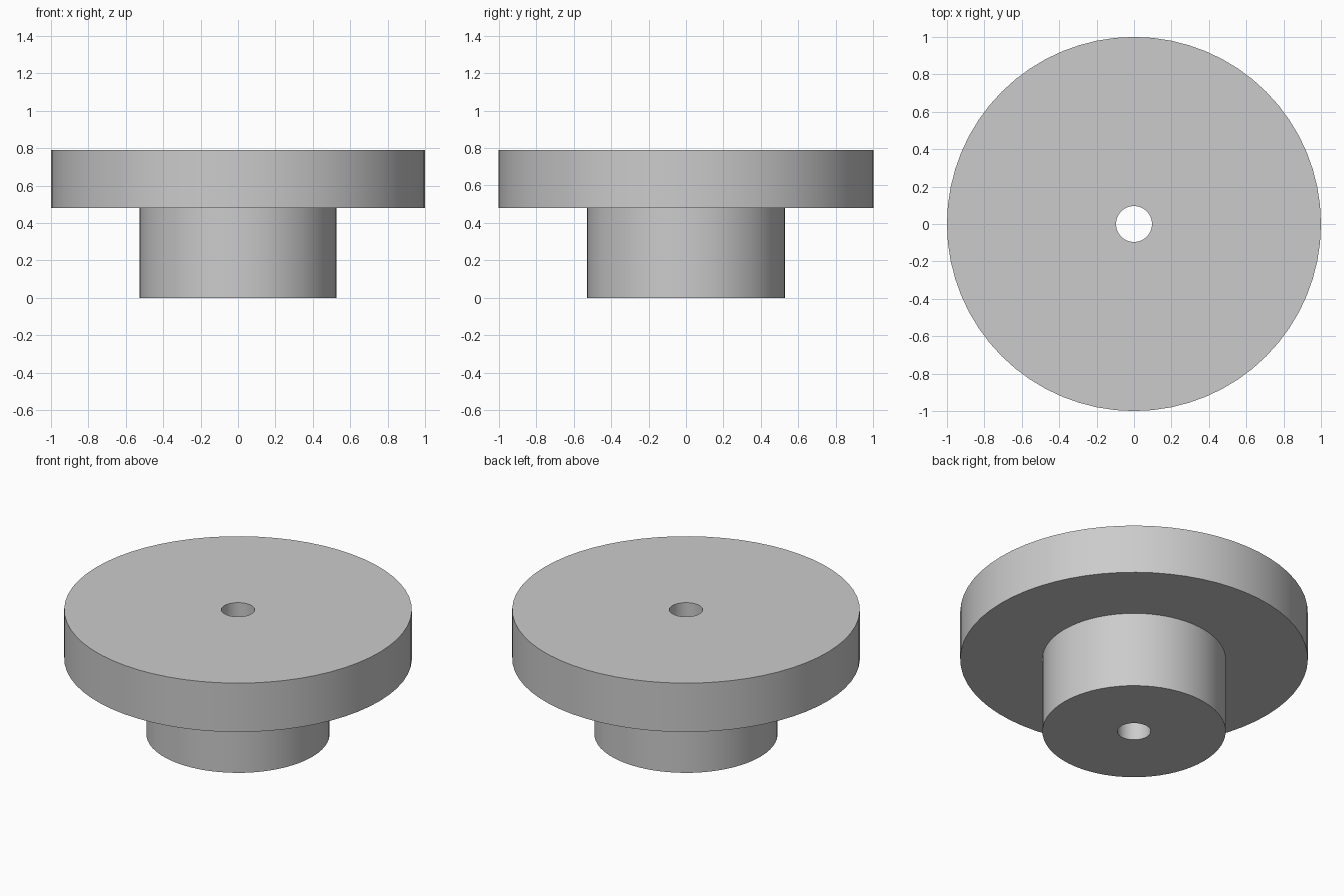
import bpy
import math

SIDES = 64
BORE = 0.096

cube = bpy.data.objects.get("Cube")
if cube:
    bpy.data.objects.remove(cube, do_unlink=True)

# Plain grey finish
grey = bpy.data.materials.new("plain_grey")
grey.use_nodes = True
colour = (0.6, 0.6, 0.6, 1)
grey.diffuse_color = colour
grey.node_tree.nodes["Principled BSDF"].inputs["Base Color"].default_value = colour


def lathe(name, profile):
    """Revolve a closed (radius, height) outline around the z axis."""
    n = len(profile)
    verts = []
    for s in range(SIDES):
        a = math.tau * s / SIDES
        verts += [(r * math.cos(a), r * math.sin(a), z) for r, z in profile]
    faces = []
    for s in range(SIDES):
        t = (s + 1) % SIDES
        for i in range(n):
            j = (i + 1) % n
            faces.append((s * n + i, t * n + i, t * n + j, s * n + j))
    mesh = bpy.data.meshes.new(name)
    mesh.from_pydata(verts, [], faces)
    mesh.materials.append(grey)
    obj = bpy.data.objects.new(name, mesh)
    bpy.context.collection.objects.link(obj)
    bpy.ops.object.select_all(action="DESELECT")
    obj.select_set(True)
    bpy.context.view_layer.objects.active = obj
    bpy.ops.object.shade_smooth_by_angle(angle=math.radians(30))
    return obj


# Wide disc on a narrow hub, with a bore through both
lathe("flanged_hub", [
    (BORE, 0), (0.527, 0), (0.527, 0.48),
    (1, 0.48), (1, 0.79), (BORE, 0.79),
])
